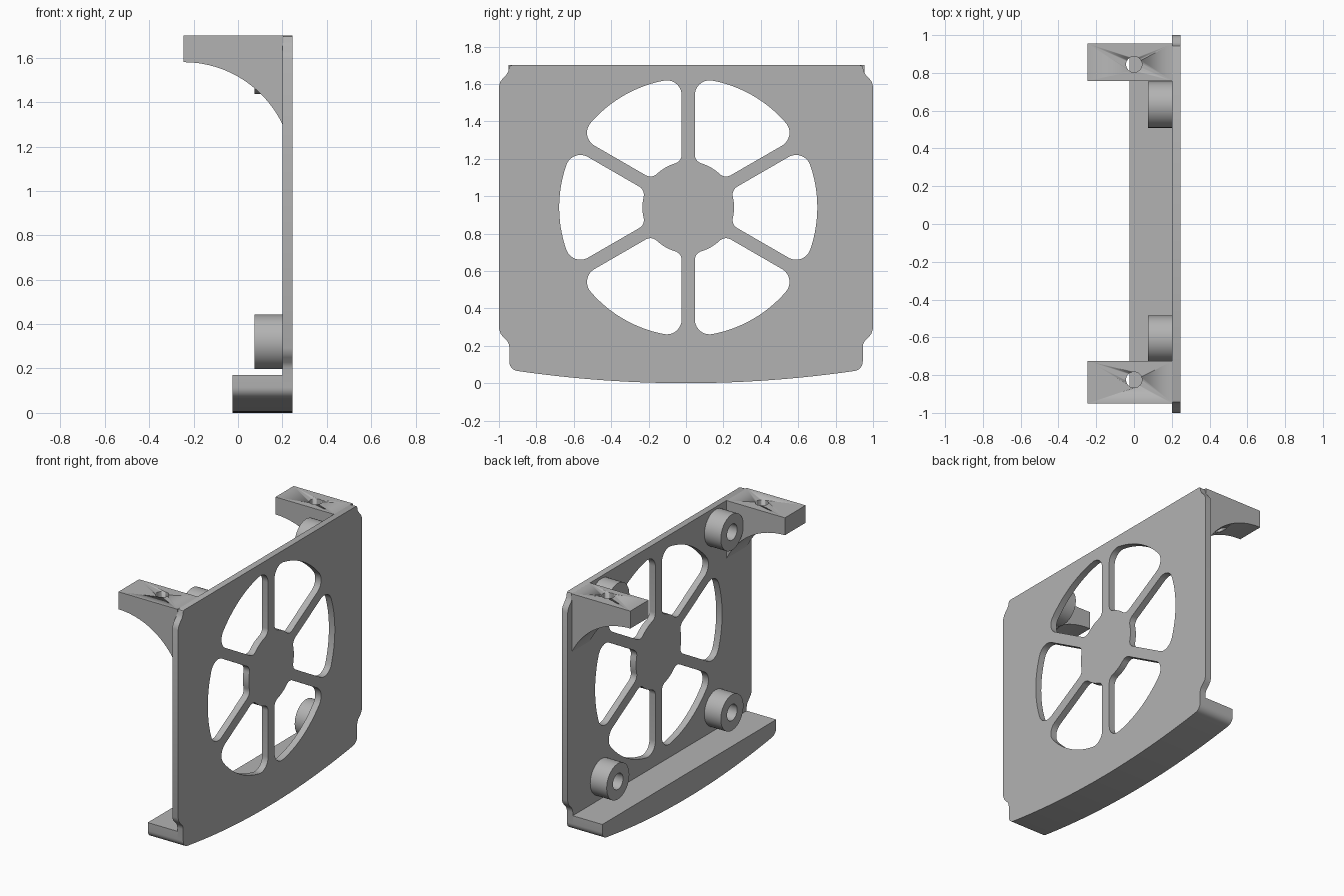
import bpy, bmesh, math
from mathutils import Matrix

if "Cube" in bpy.data.objects:
    bpy.data.objects.remove(bpy.data.objects["Cube"])

grey = bpy.data.materials.new("grey plastic")
grey.diffuse_color = (0.45, 0.45, 0.45, 1)
grey.use_nodes = True
grey.node_tree.nodes["Principled BSDF"].inputs["Base Color"].default_value = grey.diffuse_color

# local (x, y, depth) -> world
YZ = Matrix(((0, 0, 1, 0), (1, 0, 0, 0), (0, 1, 0, 0), (0, 0, 0, 1)))
XZ = Matrix(((1, 0, 0, 0), (0, 0, -1, 0), (0, 1, 0, 0), (0, 0, 0, 1)))


def extrude(name, loops, lo, hi, frame):
    """Fill closed loops (inner loops become holes) and extrude from lo to hi."""
    cu = bpy.data.curves.new(name, 'CURVE')
    cu.dimensions, cu.fill_mode, cu.extrude = '2D', 'BOTH', (hi - lo) / 2
    for pts in loops:
        sp = cu.splines.new('POLY')
        sp.points.add(len(pts) - 1)
        for p, (a, b) in zip(sp.points, pts):
            p.co = (a, b, 0, 1)
        sp.use_cyclic_u = True
    ob = bpy.data.objects.new(name, cu)
    bpy.context.collection.objects.link(ob)
    bpy.ops.object.select_all(action='DESELECT')
    bpy.context.view_layer.objects.active = ob
    ob.select_set(True)
    bpy.ops.object.convert(target='MESH')
    ob = bpy.context.object
    ob.name = name
    me = ob.data
    me.transform(frame @ Matrix.Translation((0, 0, (lo + hi) / 2)))
    bm = bmesh.new()
    bm.from_mesh(me)
    bmesh.ops.remove_doubles(bm, verts=bm.verts, dist=1e-5)
    bmesh.ops.recalc_face_normals(bm, faces=bm.faces)
    bm.to_mesh(me)
    bm.free()
    me.materials.clear()
    me.materials.append(grey)
    bpy.ops.object.shade_smooth_by_angle(angle=math.radians(30))
    return ob


def arc(cx, cy, r, a0, a1, n):
    return [(cx + r * math.cos(a0 + (a1 - a0) * i / n),
             cy + r * math.sin(a0 + (a1 - a0) * i / n)) for i in range(n + 1)]


CY, CZ = 0.012, 0.94          # fan centre
R_OUT, R_HUB, SPOKE = 0.69, 0.245, 0.035
F_OUT, F_IN = 0.08, 0.05      # corner radii


def window(mid):
    """Rounded sector between two spokes, centred on angle mid."""
    half = math.pi / 6
    do, di = R_OUT - F_OUT, R_HUB + F_IN
    ao = half - math.asin((SPOKE + F_OUT) / do)
    ai = half - math.asin((SPOKE + F_IN) / di)
    q = half + math.pi / 2    # direction facing the spoke
    pts = arc(0, 0, R_OUT, -ao, ao, 20)
    pts += arc(do * math.cos(ao), do * math.sin(ao), F_OUT, ao, q, 10)[1:]
    pts += arc(di * math.cos(ai), di * math.sin(ai), F_IN, q, math.pi + ai, 8)
    pts += arc(0, 0, R_HUB, ai, -ai, 8)[1:-1]
    pts += arc(di * math.cos(ai), -di * math.sin(ai), F_IN, math.pi - ai, 2 * math.pi - q, 8)
    pts += arc(do * math.cos(ao), -do * math.sin(ao), F_OUT, -q, -ao, 10)[:-1]
    c, s = math.cos(mid), math.sin(mid)
    return [(CY + c * a - s * b, CZ + s * a + c * b) for a, b in pts]


def mirrored(right):
    return right + [(-a, b) for a, b in reversed(right) if a > 1e-6]


# bowed bottom edge and its rounded corner, from the middle outwards
bottom = [(0.9 * i / 12, 0.065 * (i / 12) ** 2) for i in range(13)]
bottom += arc(0.895, 0.115, 0.05, math.radians(-75), 0, 6)

# back plate with shoulders and fan windows
shoulders = [(0.945, 0.195), (0.948, 0.212), (0.957, 0.227), (0.980, 0.250),
             (0.992, 0.266), (1.0, 0.292), (1.0, 1.588), (0.992, 1.613),
             (0.980, 1.629), (0.960, 1.650), (0.950, 1.667), (0.947, 1.685),
             (0.942, 1.696), (0.93, 1.70)]
extrude("fan_plate", [mirrored(bottom + shoulders)]
        + [window(i * math.pi / 3) for i in range(6)], 0.2, 0.245, YZ)

# bottom lip
extrude("bottom_lip", [mirrored(bottom + [(0.945, 0.17)])], -0.025, 0.205, YZ)

# screw bosses
for side in (-1, 1):
    for level, tag in ((-1, "lower"), (1, "upper")):
        y, z = CY + side * 0.62, CZ + level * 0.62
        loops = [arc(y, z, r, 0, 2 * math.pi, 40)[:-1] for r in (0.123, 0.055)]
        extrude(f"{tag}_boss", loops, 0.075, 0.202, YZ)

# curved top arms with a vertical screw hole
a_end = math.asin(0.445 / 0.494)
profile = arc(-0.245, 1.086, 0.494, math.pi / 2, math.pi / 2 - a_end, 24)
profile += [(0.205, 1.298), (0.205, 1.70), (-0.245, 1.70)]
for y0, y1, yh in ((0.757, 0.955, 0.845), (-0.95, -0.725, -0.825)):
    arm = extrude("mounting_arm", [profile], -y1, -y0, XZ)
    cutter = extrude("hole_cutter", [arc(0, yh, 0.042, 0, 2 * math.pi, 32)[:-1]],
                     1.3, 1.9, Matrix.Identity(4))
    cutter.hide_render = True
    cutter.hide_set(True)
    mod = arm.modifiers.new("screw_hole", 'BOOLEAN')
    mod.object, mod.operation, mod.solver = cutter, 'DIFFERENCE', 'EXACT'
